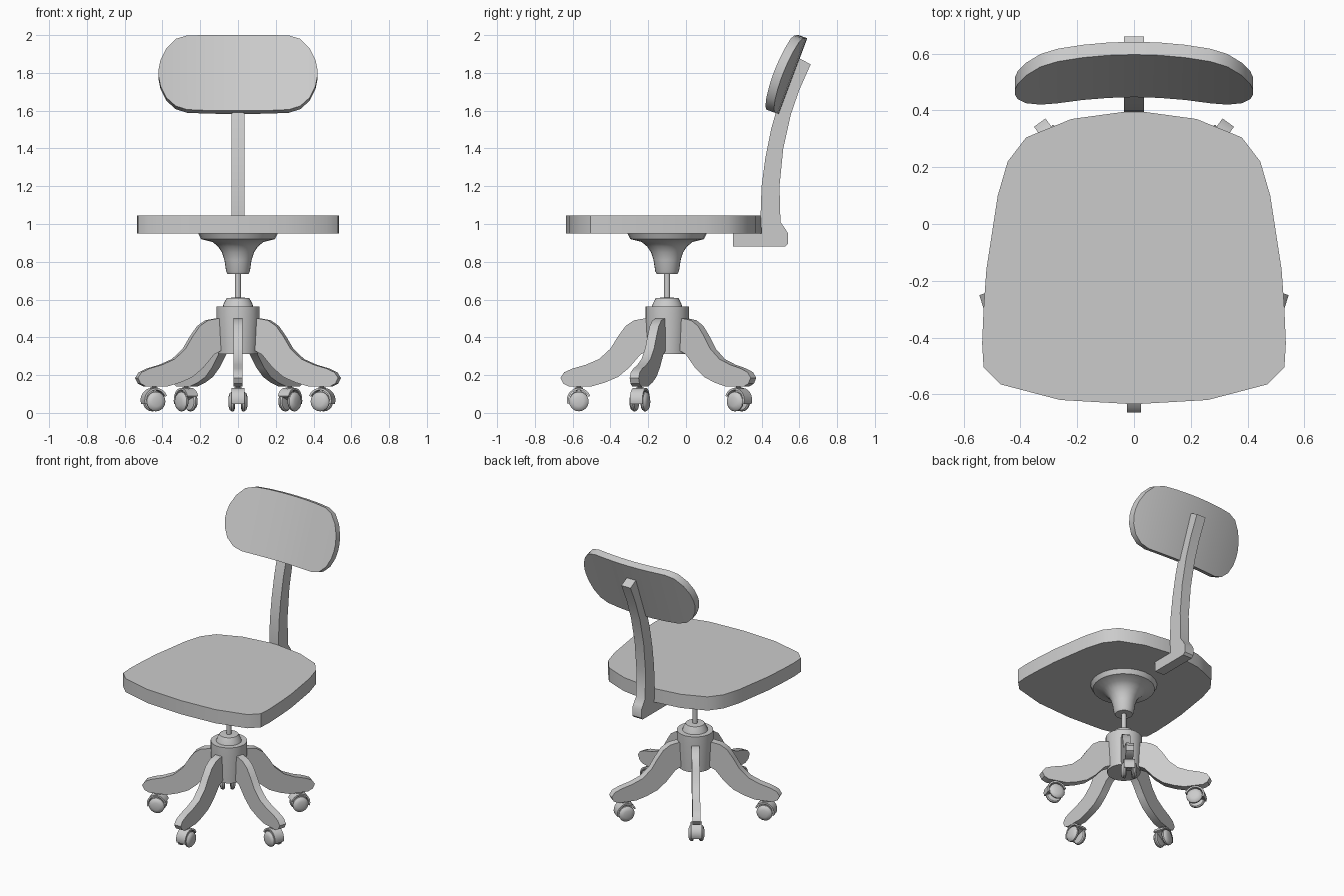
import bpy
import bmesh
from math import cos, sin, pi, radians
from mathutils import Matrix, Vector

if "Cube" in bpy.data.objects:
    bpy.data.objects.remove(bpy.data.objects["Cube"])

grey = bpy.data.materials.new("plain grey")
grey.use_nodes = True
COLOUR = (0.6, 0.6, 0.6, 1)
grey.diffuse_color = COLOUR
grey.node_tree.nodes["Principled BSDF"].inputs["Base Color"].default_value = COLOUR

COLUMN = Matrix.Translation((0, -0.1, 0))
LEGS = 5


def finish(name, bm, matrix=Matrix(), angle=35):
    """Turn a bmesh into a smooth-shaded object with sharp edges kept."""
    bmesh.ops.recalc_face_normals(bm, faces=bm.faces)
    mesh = bpy.data.meshes.new(name)
    bm.to_mesh(mesh)
    bm.free()
    mesh.materials.append(grey)
    mesh.shade_smooth()
    mesh.set_sharp_from_angle(angle=radians(angle))
    obj = bpy.data.objects.new(name, mesh)
    obj.matrix_world = matrix
    bpy.context.collection.objects.link(obj)
    return obj


def slab(name, points, offset, matrix=Matrix(), angle=35):
    """Extrude a closed outline of 3D points along an offset."""
    bm = bmesh.new()
    face = bm.faces.new([bm.verts.new(p) for p in points])
    out = bmesh.ops.extrude_face_region(bm, geom=[face], use_keep_orig=True)
    moved = [g for g in out["geom"] if isinstance(g, bmesh.types.BMVert)]
    bmesh.ops.translate(bm, verts=moved, vec=offset)
    return finish(name, bm, matrix, angle)


def side_plate(name, profile, width, matrix=Matrix()):
    """Plate of a (y, z) profile, centred on x = 0."""
    return slab(name, [(-width / 2, y, z) for y, z in profile], (width, 0, 0), matrix)


def lathe(name, profile, matrix=COLUMN, sides=24):
    """Revolve an (r, z) profile around z and cap both ends."""
    bm = bmesh.new()
    rings = []
    for r, z in profile:
        rings.append([bm.verts.new((r * cos(2 * pi * i / sides), r * sin(2 * pi * i / sides), z))
                      for i in range(sides)])
    for a, b in zip(rings, rings[1:]):
        for i in range(sides):
            j = (i + 1) % sides
            bm.faces.new((a[i], a[j], b[j], b[i]))
    bm.faces.new(rings[0][::-1])
    bm.faces.new(rings[-1])
    return finish(name, bm, matrix)


def mirrored(half):
    """Complete a right-hand outline, first and last point on x = 0."""
    return half + [(-x, y) for x, y in half[-2:0:-1]]


# Seat
seat_half = [(0, 0.40), (0.22, 0.37), (0.38, 0.305), (0.445, 0.22), (0.48, 0.10), (0.52, -0.16),
             (0.53, -0.30), (0.535, -0.42), (0.53, -0.505), (0.47, -0.565), (0.26, -0.62), (0, -0.635)]
slab("seat", [(x, y, 0.95) for x, y in mirrored(seat_half)], (0, 0, 0.095))

# Back post
side_plate("back_post", [
    (0.25, 0.88), (0.525, 0.88), (0.54, 0.895), (0.54, 0.95), (0.525, 0.975), (0.50, 1.01),
    (0.495, 1.2), (0.515, 1.4), (0.555, 1.58), (0.60, 1.71), (0.66, 1.845), (0.595, 1.88),
    (0.54, 1.77), (0.49, 1.64), (0.45, 1.5), (0.42, 1.35), (0.40, 1.2), (0.395, 1.05), (0.40, 0.95),
    (0.25, 0.95)], 0.07)

# Backrest: curved strips between an upper and a lower edge
stations = [(0, 2.0, 1.6), (0.09, 2.0, 1.6), (0.18, 2.0, 1.602), (0.27, 1.998, 1.606),
            (0.33, 1.98, 1.625), (0.38, 1.93, 1.67), (0.41, 1.87, 1.73), (0.42, 1.82, 1.78)]
stations = [(-x, t, b) for x, t, b in stations[:0:-1]] + stations


def rest_point(x, z):
    return Vector((x, 0.447 + 0.375 * (z - 1.6) - 0.33 * x * x, z))


bm = bmesh.new()
thick = Vector((0, 0.045, -0.017))
columns = []
for x, top, bottom in stations:
    p, q = rest_point(x, top), rest_point(x, bottom)
    columns.append([bm.verts.new(v) for v in (p, q, q + thick, p + thick)])
for a, b in zip(columns, columns[1:]):
    for i in range(4):
        j = (i + 1) % 4
        bm.faces.new((a[i], a[j], b[j], b[i]))
bm.faces.new(columns[0])
bm.faces.new(columns[-1])
finish("backrest", bm)

# Swivel column
lathe("seat_mount", [(0.055, 0.735), (0.063, 0.75), (0.072, 0.81), (0.085, 0.85), (0.105, 0.88),
                     (0.135, 0.905), (0.195, 0.92), (0.21, 0.95)])
lathe("piston", [(0.016, 0.59), (0.016, 0.75)], sides=12)
lathe("column_cap", [(0.083, 0.555), (0.075, 0.58), (0.06, 0.608), (0.03, 0.61)])
lathe("column", [(0.105, 0.312), (0.115, 0.5), (0.115, 0.563)])

# Legs and casters
leg_profile = [(0.08, 0.50), (0.12, 0.50), (0.175, 0.49), (0.22, 0.46), (0.26, 0.405), (0.30, 0.34),
               (0.36, 0.285), (0.43, 0.255), (0.50, 0.235), (0.545, 0.215), (0.565, 0.185),
               (0.55, 0.155), (0.52, 0.14), (0.40, 0.14), (0.33, 0.16), (0.26, 0.19), (0.20, 0.24),
               (0.14, 0.31), (0.08, 0.34)]
hood_angles = [radians(a) for a in range(-20, 161, 15)]
hood_profile = [(r * cos(a), r * sin(a)) for r, path in ((0.064, hood_angles), (0.053, hood_angles[::-1]))
                for a in path]
wheel_profile = [(0.03, 0), (0.046, 0.002), (0.052, 0.009), (0.052, 0.018), (0.044, 0.028), (0.025, 0.034)]

for k in range(LEGS):
    spin = COLUMN @ Matrix.Rotation(2 * pi * k / LEGS + pi, 4, "Z")
    side_plate(f"leg_{k + 1}", leg_profile, 0.05, spin)
    hub = spin @ Matrix.Translation((0, 0.467, 0.068))
    lathe(f"caster_stem_{k + 1}", [(0.012, 0.045), (0.022, 0.06), (0.022, 0.066), (0.012, 0.068),
                                   (0.012, 0.09)], hub, 12)
    side_plate(f"caster_hood_{k + 1}", hood_profile, 0.07, hub)
    side_plate(f"caster_body_{k + 1}", [(0.05 * cos(a), 0.05 * sin(a)) for a in hood_angles], 0.034, hub)
    for side, label in ((1, "left"), (-1, "right")):
        place = hub @ Matrix.Translation((side * 0.016, 0, -0.008)) @ Matrix.Rotation(side * pi / 2, 4, "Y")
        lathe(f"caster_wheel_{label}_{k + 1}", wheel_profile, place, 16)
